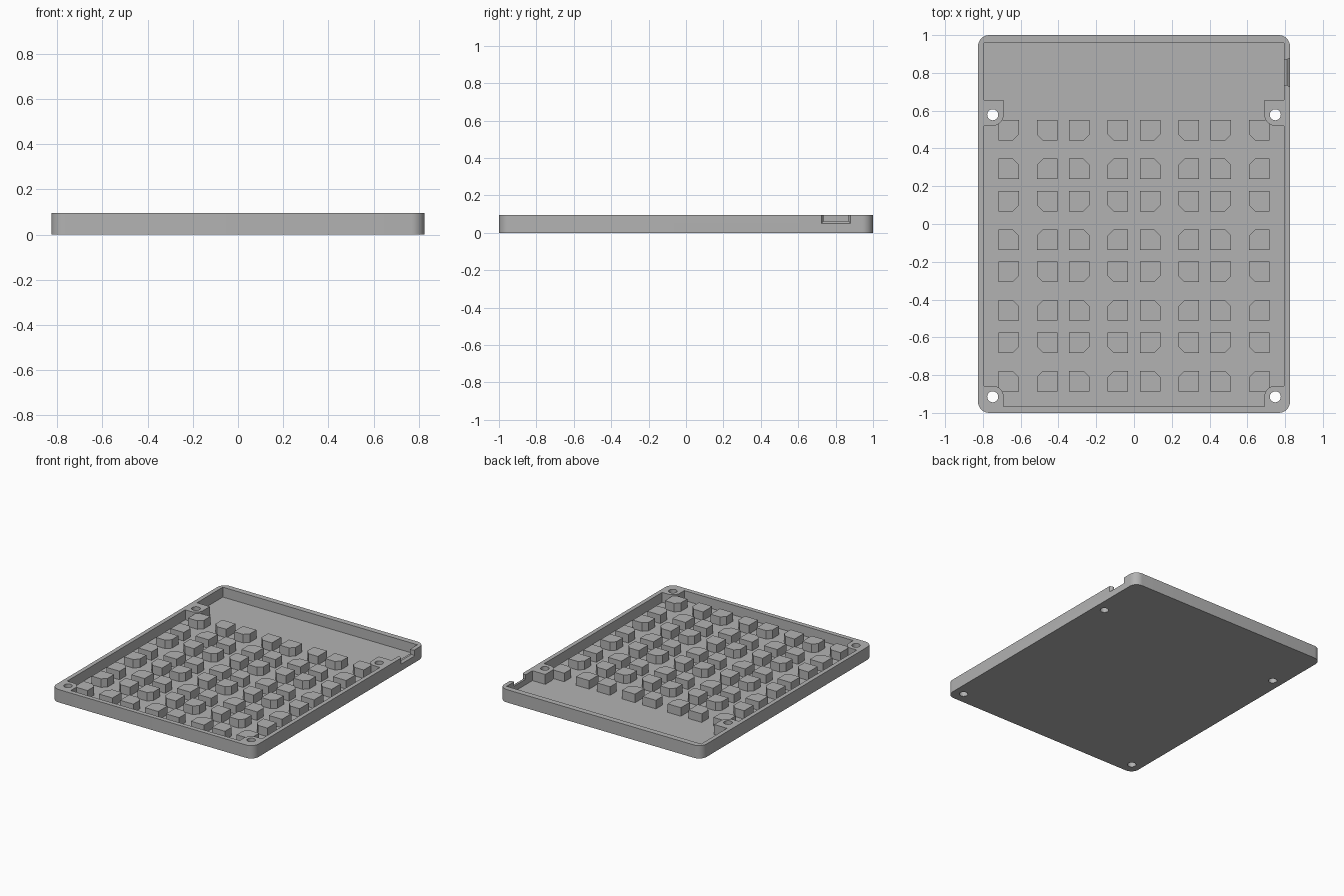
import bpy, bmesh, math

cube = bpy.data.objects.get("Cube")
if cube:
    bpy.data.objects.remove(cube, do_unlink=True)

HALF_W, HALF_L, HEIGHT, FLOOR = 0.826, 1.0, 0.095, 0.022
POST_TOP, LEDGE_TOP = 0.085, 0.05
HOLE_X, HOLES_Y, HOLE_R, BOSS_R = 0.748, (0.578, -0.915), 0.029, 0.058

grey = bpy.data.materials.new("Light grey plastic")
grey.use_nodes = True
colour = (0.45, 0.45, 0.45, 1)
grey.diffuse_color = colour
grey.node_tree.nodes["Principled BSDF"].inputs["Base Color"].default_value = colour


def add_prism(bm, points, z0, z1):
    """Extrude a flat outline between two heights."""
    rings = [[bm.verts.new((x, y, z)) for x, y in points] for z in (z0, z1)]
    bm.faces.new(rings[0])
    bm.faces.new(rings[1])
    n = len(points)
    for i in range(n):
        j = (i + 1) % n
        bm.faces.new((rings[0][i], rings[0][j], rings[1][j], rings[1][i]))


def finish(name, bm):
    bmesh.ops.recalc_face_normals(bm, faces=bm.faces)
    mesh = bpy.data.meshes.new(name)
    bm.to_mesh(mesh)
    bm.free()
    mesh.materials.append(grey)
    obj = bpy.data.objects.new(name, mesh)
    bpy.context.collection.objects.link(obj)
    return obj


def prism(name, points, z0, z1):
    bm = bmesh.new()
    add_prism(bm, points, z0, z1)
    return finish(name, bm)


def arc(cx, cy, r, start, end, steps=8):
    angles = [math.radians(start + (end - start) * i / steps) for i in range(steps + 1)]
    return [(cx + r * math.cos(a), cy + r * math.sin(a)) for a in angles]


def rect(x0, x1, y0, y1):
    return [(x0, y0), (x1, y0), (x1, y1), (x0, y1)]


def cut(target, cutter):
    """Subtract a cutter, then discard it."""
    cutter.hide_render = True
    mod = target.modifiers.new("cut", "BOOLEAN")
    mod.operation, mod.solver, mod.object = "DIFFERENCE", "EXACT", cutter
    bpy.ops.object.select_all(action="DESELECT")
    bpy.context.view_layer.objects.active = target
    target.select_set(True)
    bpy.ops.object.modifier_apply(modifier=mod.name)
    bpy.data.objects.remove(cutter, do_unlink=True)


# Tray body with rounded corners
R = 0.06
outline = []
for sx, sy, a in ((1, 1, 0), (-1, 1, 90), (-1, -1, 180), (1, -1, 270)):
    outline += arc(sx * (HALF_W - R), sy * (HALF_L - R), R, a, a + 90)
tray = prism("tray", outline, 0, HEIGHT)

# Cavity that leaves four screw bosses standing
back_y, front_y = HOLES_Y
inner_x, boss_x = 0.795, HOLE_X - BOSS_R
right_half = [(boss_x, -0.966)]
right_half += arc(HOLE_X, front_y, BOSS_R, 180, 90)
right_half += [(inner_x, front_y + BOSS_R), (inner_x, back_y - BOSS_R)]
right_half += arc(HOLE_X, back_y, BOSS_R, 270, 180)
right_half += [(boss_x, 0.657), (inner_x, 0.657), (inner_x, 0.958)]
left_half = [(-x, y) for x, y in reversed(right_half)]
cut(tray, prism("cavity_cutter", right_half + left_half, FLOOR, 0.2))

# Screw holes
for sx in (-1, 1):
    for y in HOLES_Y:
        cut(tray, prism("hole_cutter", arc(sx * HOLE_X, y, HOLE_R, 0, 348.75, 31), -0.1, 0.2))

# Port opening in the left wall, flared outwards
cut(tray, prism("port_cutter", rect(0.75, 0.9, 0.735, 0.87), 0.062, 0.2))
bm = bmesh.new()
rings = []
for x, y0, y1, z in ((0.81, 0.735, 0.87, 0.062), (0.826, 0.725, 0.88, 0.05),
                     (0.85, 0.725, 0.88, 0.05)):
    rings.append([bm.verts.new(p) for p in
                  ((x, y0, z), (x, y1, z), (x, y1, 0.2), (x, y0, 0.2))])
for a, b in zip(rings, rings[1:]):
    for i in range(4):
        j = (i + 1) % 4
        bm.faces.new((a[i], a[j], b[j], b[i]))
bm.faces.new(rings[0])
bm.faces.new(rings[-1])
cut(tray, finish("port_flare_cutter", bm))

# Low square ledges at the rounded boss corners
bm = bmesh.new()
for sx in (-1, 1):
    for y, sy in zip(HOLES_Y, (-1, 1)):
        xs = sorted((sx * boss_x, sx * (HOLE_X - 0.032)))
        ys = sorted((y + sy * 0.032, y + sy * BOSS_R))
        add_prism(bm, rect(*xs, *ys), FLOOR - 0.005, LEDGE_TOP)
ledges = finish("boss_ledges", bm)

# Button supports: four posts per button, chamfered towards the button centre
PITCH, OFFSET, HALF, CHAMFER = 0.3745, 0.102, 0.054, 0.032
bm = bmesh.new()
for col in range(4):
    for row in range(4):
        cx, cy = (col - 1.5) * PITCH, (row - 1.5) * PITCH - 0.168
        for sx in (-1, 1):
            for sy in (-1, 1):
                px, py = cx + sx * OFFSET, cy + sy * OFFSET
                shape = [(HALF, HALF), (-HALF + CHAMFER - CHAMFER, HALF),
                         (-HALF, -HALF + CHAMFER), (-HALF + CHAMFER, -HALF), (HALF, -HALF)]
                add_prism(bm, [(px + sx * x, py + sy * y) for x, y in shape],
                          FLOOR - 0.005, POST_TOP)
posts = finish("button_support_posts", bm)

# Smooth the rounded walls, keep edges sharp
bpy.ops.object.select_all(action="DESELECT")
for obj in (tray, ledges, posts):
    obj.select_set(True)
bpy.context.view_layer.objects.active = tray
bpy.ops.object.shade_smooth_by_angle(angle=math.radians(30))
